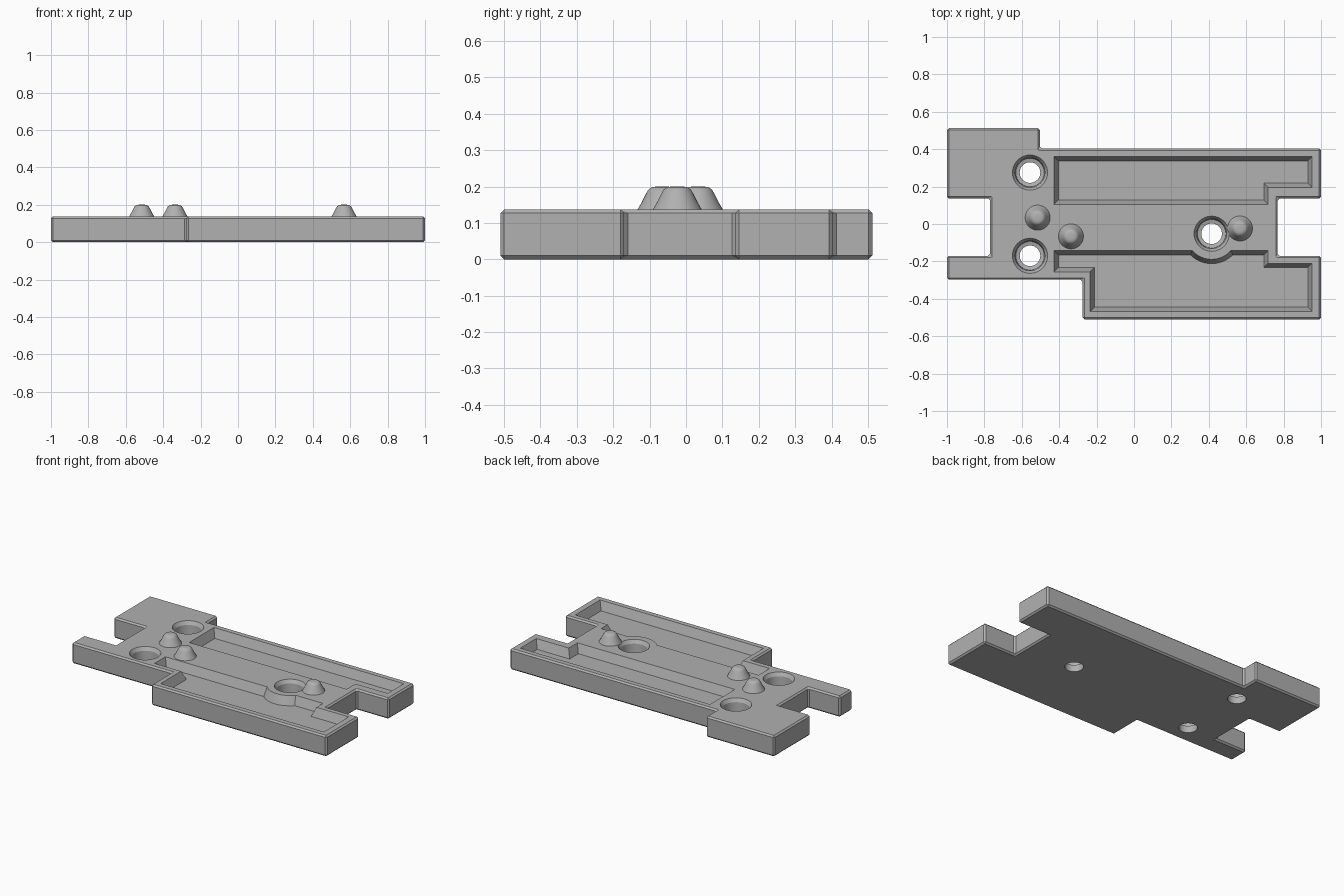
import bpy
import bmesh
from math import cos, sin, pi, asin
from mathutils import Vector

if "Cube" in bpy.data.objects:
    bpy.data.objects.remove(bpy.data.objects["Cube"], do_unlink=True)

TOP = 0.137
FLOOR = 0.08
TAPER = 0.023

grey = bpy.data.materials.new("plain grey")
grey.use_nodes = True
COLOUR = (0.44, 0.44, 0.44, 1)
grey.diffuse_color = COLOUR
grey.node_tree.nodes["Principled BSDF"].inputs["Base Color"].default_value = COLOUR


def make_object(name, bm):
    bmesh.ops.recalc_face_normals(bm, faces=bm.faces)
    mesh = bpy.data.meshes.new(name)
    bm.to_mesh(mesh)
    bm.free()
    mesh.materials.append(grey)
    obj = bpy.data.objects.new(name, mesh)
    bpy.context.collection.objects.link(obj)
    return obj


def loft(name, rings):
    """Skin a stack of equal rings and cap both ends."""
    bm = bmesh.new()
    loops = [[bm.verts.new(p) for p in ring] for ring in rings]
    n = len(loops[0])
    for a, b in zip(loops, loops[1:]):
        for i in range(n):
            j = (i + 1) % n
            bm.faces.new((a[i], a[j], b[j], b[i]))
    bm.faces.new(loops[0][::-1])
    bm.faces.new(loops[-1])
    return make_object(name, bm)


def inset(points, d):
    """Offset a clockwise outline inwards by d with mitred corners."""
    pts = [Vector(p) for p in points]
    out = []
    for i, p in enumerate(pts):
        a = (p - pts[i - 1]).normalized()
        b = (pts[(i + 1) % len(pts)] - p).normalized()
        na, nb = Vector((a.y, -a.x)), Vector((b.y, -b.x))
        out.append(p + (na + nb) * d / (1 + na.dot(nb)))
    return out


def at_height(points, z):
    return [(p[0], p[1], z) for p in points]


def turned(name, centre, profile, sides=40):
    x, y = centre
    angles = [2 * pi * i / sides for i in range(sides)]
    return loft(name, [[(x + r * cos(t), y + r * sin(t), z) for t in angles]
                       for r, z in profile])


def apply(obj, modifier):
    bpy.context.view_layer.objects.active = obj
    bpy.ops.object.modifier_apply(modifier=modifier.name)


def cut(obj, cutter):
    mod = obj.modifiers.new("cut", "BOOLEAN")
    mod.operation = "DIFFERENCE"
    mod.solver = "EXACT"
    mod.object = cutter
    apply(obj, mod)
    bpy.data.objects.remove(cutter, do_unlink=True)


# Base plate with notched ends and small chamfers
outline = [(-1, .512), (-.503, .512), (-.503, .403), (1, .403), (1, .136),
           (.768, .136), (.768, -.17), (1, -.17), (1, -.51), (-.275, -.51),
           (-.275, -.298), (-1, -.298), (-1, -.17), (-.77, -.17),
           (-.77, .136), (-1, .136)]
plate = loft("base_plate", [at_height(outline, 0), at_height(outline, TOP)])
bevel = plate.modifiers.new("chamfer", "BEVEL")
bevel.width = 0.01
bevel.segments = 1
apply(plate, bevel)

# Sloped pockets; the front one bends around a screw hole
holes = [(-.556, .275), (-.556, -.17), (.415, -.052)]
hx, hy = holes[2]
edge_y, bulge = -.142, .137
start = asin((hy - edge_y) / bulge)
arc = []
for i in range(13):
    t = pi + start + (pi - 2 * start) * i / 12
    arc.append((hx + bulge * cos(t), hy + bulge * sin(t)))
back = [(-.428, .361), (.952, .361), (.952, .195), (.717, .195),
        (.717, .104), (-.428, .104)]
front = [(-.428, edge_y)] + arc + [
    (.717, edge_y), (.717, -.21), (.952, -.21), (.952, -.468),
    (-.235, -.468), (-.235, -.256), (-.428, -.256)]
for shape in (back, front):
    cutter = loft("pocket_cutter", [
        at_height(inset(shape, TAPER), FLOOR),
        at_height(inset(shape, -TAPER), 2 * TOP - FLOOR)])
    cut(plate, cutter)

# Countersunk screw holes
for centre in holes:
    cut(plate, turned("hole_cutter", centre, [
        (.055, -.05), (.055, .045), (.076, .05), (.08, .115),
        (.094, TOP), (.094, TOP + .05)]))

# Rounded locating pegs
pegs = [("left_peg", (.567, -.024)), ("middle_peg", (-.337, -.066)),
        ("right_peg", (-.515, .034))]
parts = [plate]
for name, centre in pegs:
    parts.append(turned(name, centre, [
        (.068, TOP - .02), (.067, TOP), (.055, .158), (.043, .182),
        (.037, .192), (.028, .198), (.016, .2)]))

# Smooth the round parts, keep the edges crisp
bpy.ops.object.select_all(action="DESELECT")
for obj in parts:
    obj.select_set(True)
bpy.context.view_layer.objects.active = plate
bpy.ops.object.shade_smooth_by_angle(angle=pi / 7)
